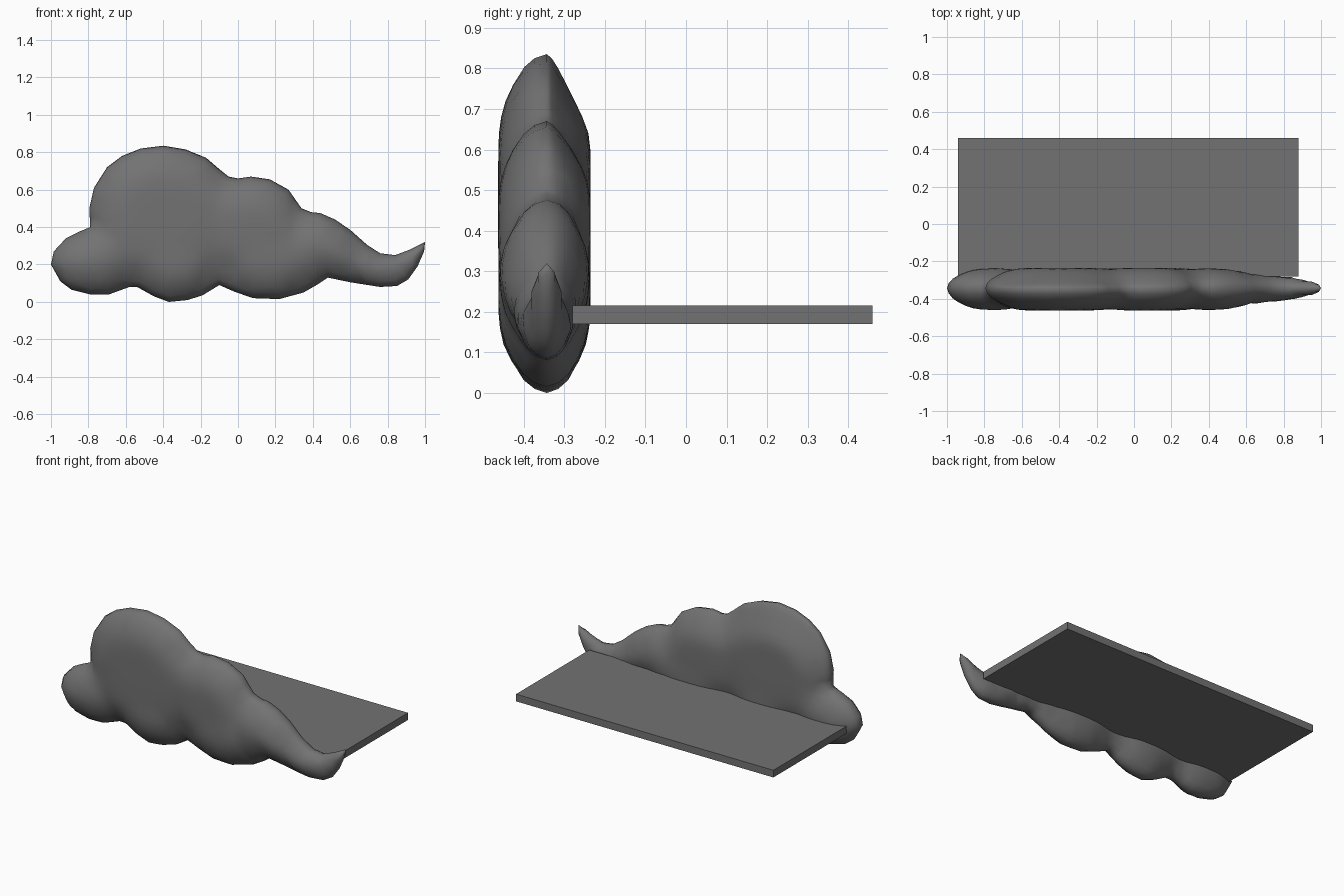
import bpy, bmesh, math
from mathutils import Vector
from mathutils.geometry import delaunay_2d_cdt, intersect_point_line

if "Cube" in bpy.data.objects:
    bpy.data.objects.remove(bpy.data.objects["Cube"])

# Cloud silhouette (x, z), clockwise from the left end
OUTLINE = [(-1, .2), (-.985, .27), (-.92, .34), (-.85, .375), (-.79, .40), (-.795, .50),
           (-.77, .61), (-.70, .72), (-.62, .78), (-.52, .82), (-.40, .835), (-.28, .815),
           (-.17, .77), (-.10, .71), (-.05, .67), (0, .66), (.07, .67), (.17, .655),
           (.27, .60), (.34, .50), (.39, .48), (.44, .475), (.52, .44), (.60, .385),
           (.69, .305), (.76, .26), (.84, .25), (.92, .28), (1, .32), (.995, .27),
           (.96, .19), (.91, .12), (.85, .085), (.76, .08), (.60, .105), (.48, .13),
           (.42, .09), (.35, .05), (.22, .015), (.08, .02), (-.02, .055), (-.10, .09),
           (-.19, .035), (-.27, .01), (-.37, 0), (-.45, .03), (-.54, .08), (-.58, .08),
           (-.69, .04), (-.79, .04), (-.89, .065), (-.95, .11)]
# Puffs (x, z, radius) that swell the faces of the cloud
PUFFS = [(-.40, .47, .38), (.07, .42, .26), (-.80, .2, .2), (-.35, .18, .18),
         (.17, .2, .2), (.47, .28, .2), (.75, .17, .15)]
MID_Y = -.343

pts = [Vector(p) for p in OUTLINE]
segs = list(zip(pts, pts[1:] + pts[:1]))
rim = [q for a, b in segs for q in (a, (a + b) / 2)]

# Dark grey finish
grey = bpy.data.materials.new("dark_grey")
grey.diffuse_color = (.17, .17, .17, 1)
grey.use_nodes = True
grey.node_tree.nodes["Principled BSDF"].inputs["Base Color"].default_value = grey.diffuse_color


def edge_distance(p):
    best = 9.0
    for a, b in segs:
        q, t = intersect_point_line(p, a, b)
        q = a.lerp(b, min(max(t, 0), 1))
        best = min(best, (q - p).length)
    return best


def inside(p):
    hit = False
    for a, b in segs:
        if (a.y > p.y) != (b.y > p.y) and p.x < a.x + (p.y - a.y) / (b.y - a.y) * (b.x - a.x):
            hit = not hit
    return hit


def thickness(p, d, back):
    t = min(d / .2, 1)
    full = math.sqrt(1 - (1 - t) ** 2)
    if back:  # the upper back is sloped rather than round
        full += (t - full) * .7 * min(max((p.y - .5) / .2, 0), 1)
    swell = max(max(0, 1 - ((p.x - x) ** 2 + (p.y - z) ** 2) / r ** 2) for x, z, r in PUFFS)
    taper = 1 - .25 * min(max((p.x - .5) / .3, 0), 1)
    depth = (.108 if back else .12) - (.02 if back else .028) * (1 - swell) ** 2
    return depth * full * taper


# Cloud: triangulate the outline, then inflate front and back
inner = []
for off in (.01, .032):
    for i, p in enumerate(rim):
        t = (rim[(i + 1) % len(rim)] - rim[i - 1]).normalized()
        q = p + Vector((t.y, -t.x)) * off
        if inside(q) and edge_distance(q) > off * .85:
            inner.append(q)
for i in range(-25, 26):
    for j in range(0, 22):
        q = Vector((i * .04 + (j % 2) * .02, j * .04))
        if inside(q) and edge_distance(q) > .05:
            inner.append(q)
n = len(rim)
verts, _, faces, *_ = delaunay_2d_cdt(rim + inner, [(i, (i + 1) % n) for i in range(n)], [], 1, 1e-5)
bm = bmesh.new()
front, back = [], []
for p in verts:
    d = edge_distance(p)
    f = bm.verts.new((p.x, MID_Y - thickness(p, d, False), p.y))
    front.append(f)
    back.append(f if d < 1e-4 else bm.verts.new((p.x, MID_Y + thickness(p, d, True), p.y)))
for tri in faces:
    for side in (front, back):
        vs = [side[i] for i in tri]
        if bm.faces.get(vs) is None:
            bm.faces.new(vs)
bmesh.ops.recalc_face_normals(bm, faces=bm.faces)
for f in bm.faces:
    f.smooth = True
# Soften the creases while keeping the silhouette
bmesh.ops.smooth_vert(bm, verts=[v for v in bm.verts if abs(v.co.y - MID_Y) > .06],
                      factor=.5, use_axis_y=True)
mesh = bpy.data.meshes.new("cloud_front")
bm.to_mesh(mesh)
bm.free()
mesh.materials.append(grey)
bpy.context.collection.objects.link(bpy.data.objects.new("cloud_front", mesh))

# Shelf board behind the cloud
bpy.ops.mesh.primitive_cube_add(size=1, location=(-.03, .09, .1925))
shelf = bpy.context.object
shelf.name = "shelf_board"
shelf.scale = (1.82, .74, .046)
bpy.ops.object.transform_apply(location=False, rotation=False, scale=True)
shelf.data.materials.append(grey)
